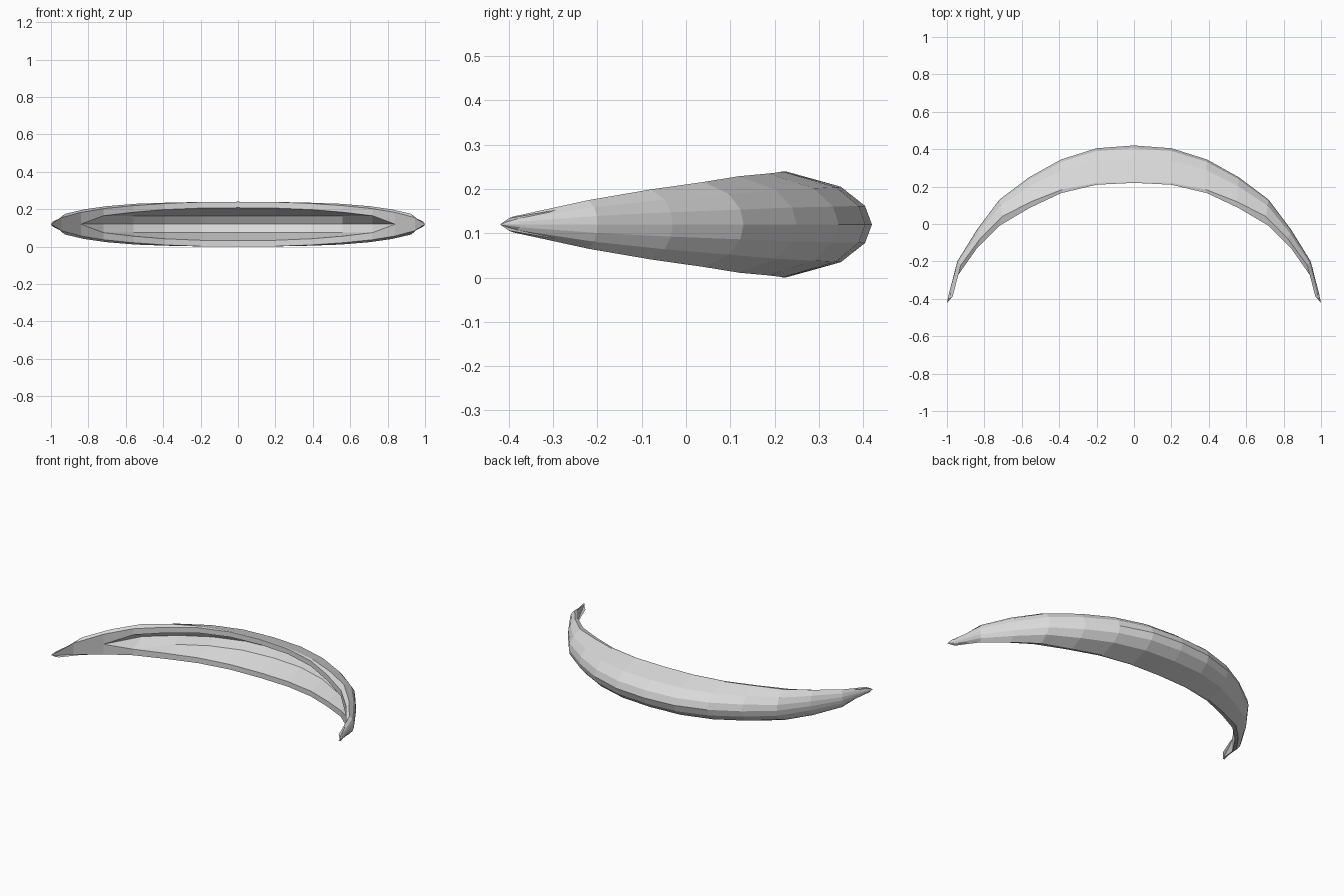
import bpy
import bmesh

cube = bpy.data.objects.get("Cube")
if cube:
    bpy.data.objects.remove(cube, do_unlink=True)

# Stations from the middle to the tip:
# x, inner y, outer y, shoulder y, rim height, shoulder height, opening height
STATIONS = [
    (0.00, 0.22, 0.42, 0.225, 0.120, 0.120, 0.088),
    (0.20, 0.21, 0.405, 0.22, 0.118, 0.119, 0.086),
    (0.39, 0.165, 0.345, 0.185, 0.111, 0.115, 0.078),
    (0.56, 0.085, 0.25, 0.12, 0.099, 0.109, 0.064),
    (0.72, -0.01, 0.13, 0.04, 0.083, 0.096, 0.045),
    (0.84, -0.13, -0.03, -0.08, 0.063, 0.079, 0.0),
    (0.945, -0.28, -0.2, -0.22, 0.035, 0.055, 0.0),
    (0.99, -0.40, -0.375, -0.39, 0.014, 0.018, 0.0),
    (1.00, -0.42, -0.42, -0.42, 0.0, 0.0, 0.0),
]


def section(x, inner, outer, shoulder, rim_h, shoulder_h, open_h):
    """Upper half of the C-shaped section, from back ridge round to cavity floor."""
    sx = x if rim_h == 0 else x * 0.98

    def back(t, h):
        return (sx + (x - sx) * t, shoulder + (outer - shoulder) * t, shoulder_h * h)

    points = [back(1, 0), back(0.92, 0.35), back(0.64, 0.71), back(0, 1),
              (x, inner, rim_h), (x, inner, open_h)]
    if open_h > 0.05:
        points += [(x, outer - 0.07, 0.044), (x, outer - 0.04, 0)]
    elif open_h > 0:
        points += [(x, inner, open_h), (x, outer - 0.05, 0)]
    else:
        points += [(x, inner, 0)] * 2
    return points


# One quarter of the hollow crescent shell
bm = bmesh.new()
rows = [[bm.verts.new(p) for p in section(*s)] for s in STATIONS]
for a, b in zip(rows, rows[1:]):
    for i in range(len(a) - 1):
        bm.faces.new((a[i], b[i], b[i + 1], a[i + 1]))
bmesh.ops.remove_doubles(bm, verts=bm.verts, dist=0.0005)
bmesh.ops.dissolve_degenerate(bm, edges=bm.edges, dist=0.0005)
bmesh.ops.recalc_face_normals(bm, faces=bm.faces)
ridge = max(bm.faces, key=lambda f: f.calc_center_median().y)
if ridge.normal.y < 0:
    bmesh.ops.reverse_faces(bm, faces=bm.faces)

mesh = bpy.data.meshes.new("crescent_shell")
bm.to_mesh(mesh)
bm.free()
shell = bpy.data.objects.new("crescent_shell", mesh)
bpy.context.collection.objects.link(shell)
shell.location.z = 0.12

# Mirror left to right and top to bottom
mirror = shell.modifiers.new("mirror", 'MIRROR')
mirror.use_axis = (True, False, True)
mirror.merge_threshold = 0.0005

# Plain light grey
grey = bpy.data.materials.new("light_grey")
grey.use_nodes = True
colour = (0.7, 0.7, 0.7, 1)
grey.diffuse_color = colour
grey.node_tree.nodes["Principled BSDF"].inputs["Base Color"].default_value = colour
mesh.materials.append(grey)
